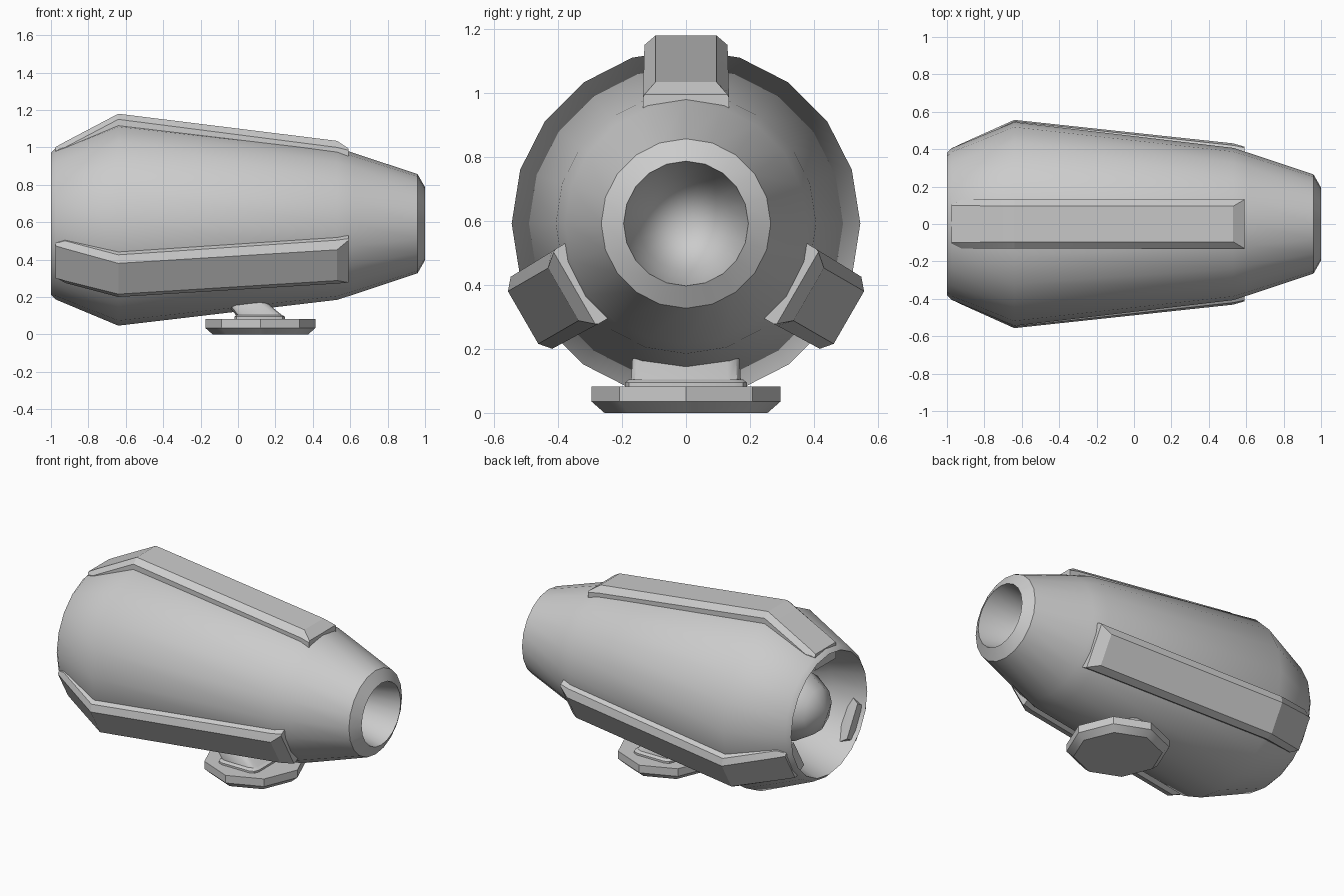
import bpy, bmesh, math
from mathutils import Matrix, Vector

if "Cube" in bpy.data.objects:
    bpy.data.objects.remove(bpy.data.objects["Cube"])

CZ = 0.592  # height of the body axis

grey = bpy.data.materials.new("plain_grey")
grey.diffuse_color = (0.6, 0.6, 0.6, 1)
grey.use_nodes = True
grey.node_tree.nodes["Principled BSDF"].inputs["Base Color"].default_value = grey.diffuse_color


def finish(name, bm, angle):
    bmesh.ops.remove_doubles(bm, verts=bm.verts, dist=1e-5)
    bmesh.ops.recalc_face_normals(bm, faces=bm.faces)
    me = bpy.data.meshes.new(name)
    bm.to_mesh(me)
    bm.free()
    me.materials.append(grey)
    ob = bpy.data.objects.new(name, me)
    bpy.context.collection.objects.link(ob)
    bpy.ops.object.select_all(action='DESELECT')
    ob.select_set(True)
    bpy.context.view_layer.objects.active = ob
    bpy.ops.object.shade_smooth_by_angle(angle=math.radians(angle))
    return ob


def loft(name, rings, angle, caps=True):
    """Skin a series of equal-length closed rings."""
    bm = bmesh.new()
    vs = [[bm.verts.new(p) for p in r] for r in rings]
    n = len(vs[0])
    for a, b in zip(vs, vs[1:]):
        for i in range(n):
            j = (i + 1) % n
            bm.faces.new((a[i], a[j], b[j], b[i]))
    if caps:
        bm.faces.new(vs[0])
        bm.faces.new(vs[-1])
    return finish(name, bm, angle)


def lathe_x(name, profile, sides, angle):
    """Turn an (x, radius) profile round the body axis."""
    rings = []
    for x, r in profile:
        r = max(r, 1e-7)
        rings.append([(x, r * math.cos(2 * math.pi * i / sides),
                       CZ + r * math.sin(2 * math.pi * i / sides)) for i in range(sides)])
    return loft(name, rings, angle, caps=False)


# Hollow hull: rear funnel, outside skin, front nozzle
lathe_x("hull", [(-0.5, 0), (-0.55, 0.2), (-0.8, 0.32), (-1, 0.38), (-0.975, 0.405),
                 (-0.64, 0.545), (0.53, 0.407), (0.62, 0.378), (0.96, 0.265),
                 (1, 0.195), (0.8, 0.15), (0.6, 0)], 20, 32)

# Rounded spike inside the rear funnel
lathe_x("rear_spike", [(-0.5, 0.17), (-0.68, 0.22), (-0.8, 0.21), (-0.92, 0.14), (-0.99, 0)], 10, 45)

# Three chamfered ribs: x, top height, top half width, shoulder height, shoulder half width, base height
stations = [(-0.975, 1.002, 0.10, 0.985, 0.105, 0.90),
            (-0.925, 1.03, 0.099, 1.00, 0.13, 0.92),
            (-0.64, 1.18, 0.095, 1.15, 0.13, 1.05),
            (0.53, 1.035, 0.095, 1.0, 0.134, 0.90),
            (0.59, 0.995, 0.13, 0.985, 0.135, 0.88)]
for k, name in enumerate(("top_rib", "front_rib", "back_rib")):
    rot = Matrix.Rotation(math.radians(120 * k), 3, 'X')
    rings = []
    for x, zt, yt, zs, ys, zb in stations:
        sec = [(-ys, zb), (-ys, zs), (-yt, zt), (yt, zt), (ys, zs), (ys, zb)]
        rings.append([rot @ Vector((x, y, z - CZ)) + Vector((0, 0, CZ)) for y, z in sec])
    loft(name, rings, 20)


# Octagonal foot with a chamfered bottom edge
def octagon(r, z):
    return [(0.12 + r * math.cos(math.pi * i / 4), r * math.sin(math.pi * i / 4), z) for i in range(8)]


loft("foot", [octagon(0.255, 0), octagon(0.295, 0.035), octagon(0.295, 0.083)], 40)


# Leaning strut with a thin pad under it
def rounded(cx, hx, hy, z, c=0.04):
    q = [(hx, hy - c), (hx - 0.3 * c, hy - 0.3 * c), (hx - c, hy)]
    right = q + [(-x, y) for x, y in reversed(q)]
    return [(cx + x, y, z) for x, y in right + [(-x, -y) for x, y in right]]


loft("strut_pad", [rounded(0.115, 0.135, 0.19, 0.08), rounded(0.115, 0.135, 0.19, 0.095),
                   rounded(0.115, 0.12, 0.178, 0.105)], 35)
loft("strut", [rounded(0.12, 0.125, 0.172, 0.095), rounded(0.05, 0.11, 0.168, 0.165),
               rounded(0.03, 0.08, 0.15, 0.2)], 35)
